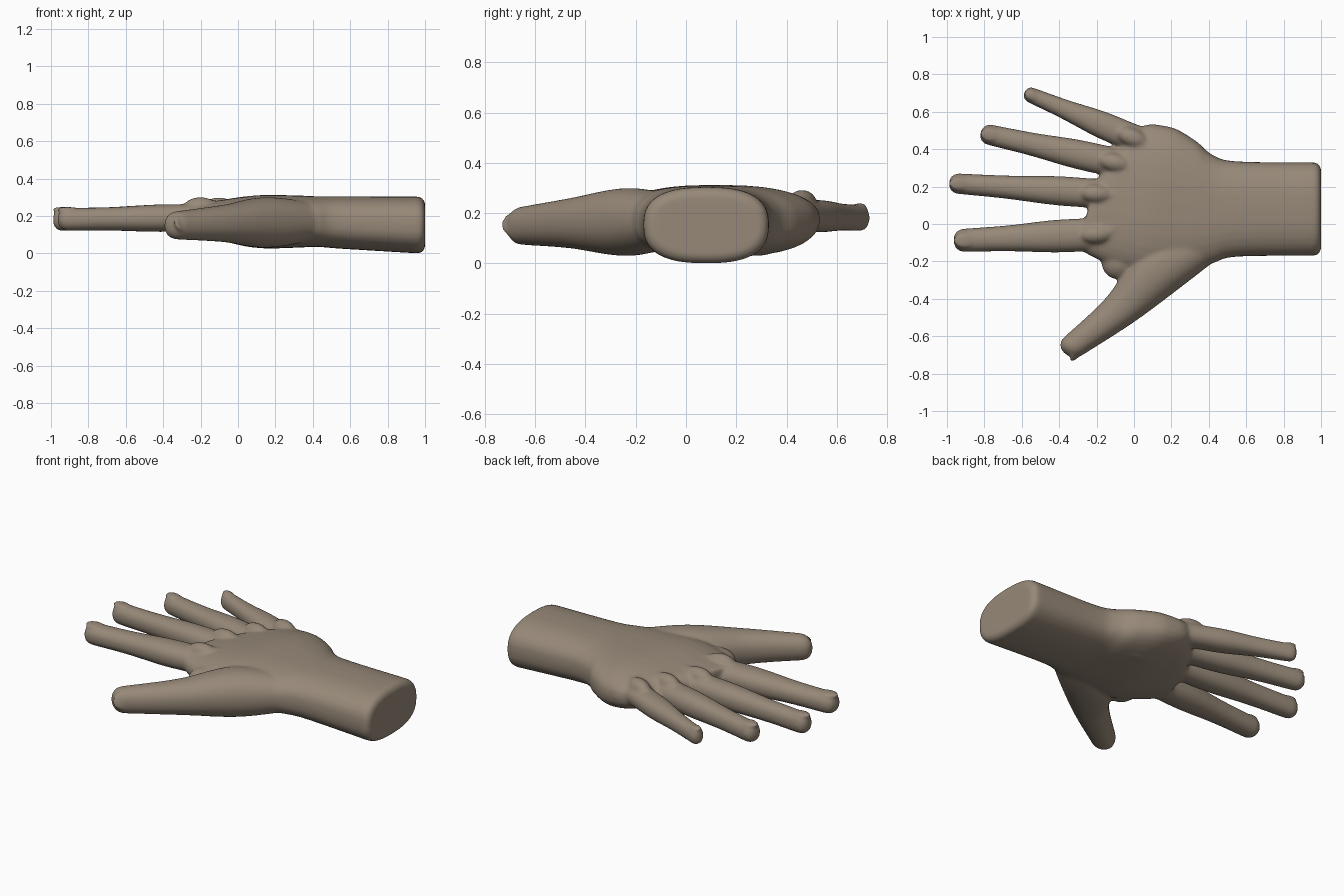
import bpy, bmesh, math
from mathutils import Vector, Matrix

if "Cube" in bpy.data.objects:
    bpy.data.objects.remove(bpy.data.objects["Cube"], do_unlink=True)

SIDES, STEPS, CAP_STEPS = 32, 8, 6
bm = bmesh.new()


def spline(before, start, end, after, t):
    """Smooth blend between two neighbouring sections."""
    return [0.5 * (2 * b + (c - a) * t + (2 * a - 5 * b + 4 * c - d) * t * t
                   + (3 * b - a - 3 * c + d) * t ** 3)
            for a, b, c, d in zip(before, start, end, after)]


def signed_power(value, exponent):
    return math.copysign(abs(value) ** exponent, value)


def section_ring(x, y, z, width, height, yaw, power):
    """Rounded section, upright, with its width turned by yaw from the y axis."""
    ring = []
    for side in range(SIDES):
        angle = math.tau * side / SIDES
        across = width * signed_power(math.cos(angle), 2 / power)
        up = height * signed_power(math.sin(angle), 2 / power)
        ring.append(bm.verts.new((x + across * math.sin(yaw),
                                  y + across * math.cos(yaw), z + up)))
    return ring


def loft(rows, cap, power=2.2, bulge=0.0):
    """Skin over sections (x, y, z, half width, half height, yaw), rounded at the last end."""
    padded = [rows[0]] + rows + [rows[-1]]
    sections = [spline(*padded[i:i + 4], step / STEPS)
                for i in range(len(rows) - 1) for step in range(STEPS)]
    sections.append(list(rows[-1]))
    for index, section in enumerate(sections):
        swell = 1 + bulge * math.cos(2 * math.tau * index / (len(sections) - 1))
        section[3] *= swell
        section[4] *= swell
    x, y, z, width, height, yaw = sections[-1]
    ahead = (Vector(rows[-1][:3]) - Vector(rows[-2][:3])).normalized()
    for step in range(1, CAP_STEPS + 1):
        angle = math.pi / 2 * step / CAP_STEPS
        centre = Vector((x, y, z)) + ahead * cap * math.sin(angle)
        inset = cap * (1 - math.cos(angle))
        sections.append([*centre, width - inset, height - inset, yaw])
    rings = [section_ring(*section, power) for section in sections]
    faces = [bm.faces.new(rings[0]), bm.faces.new(rings[-1])]
    for ring, following in zip(rings, rings[1:]):
        for a in range(SIDES):
            b = (a + 1) % SIDES
            faces.append(bm.faces.new((ring[a], following[a], following[b], ring[b])))
    bmesh.ops.recalc_face_normals(bm, faces=faces)


def blob(centre, size, yaw=0.0, tilt=0.0):
    """Ellipsoid pad."""
    matrix = (Matrix.Translation(centre) @ Matrix.Rotation(yaw, 4, 'Z')
              @ Matrix.Rotation(tilt, 4, 'X') @ Matrix.Diagonal((*size, 1)))
    bmesh.ops.create_uvsphere(bm, u_segments=24, v_segments=16, radius=1, matrix=matrix)


def finger(root, tip, root_width, tip_width, depth):
    """Tapered finger with joints, nail, knuckle and tendon."""
    root, tip = Vector((*root, 0.19)), Vector((*tip, 0.18))
    ahead = (tip - root).normalized()
    yaw = math.atan2(ahead.y, -ahead.x)
    tip_depth = depth * 0.8
    end = tip - ahead * tip_depth
    buried = root - ahead * 0.2
    middle = root.lerp(end, 0.5)
    loft([(*buried, root_width, depth, yaw),
          (*root, root_width, depth, yaw),
          (*middle, (root_width + tip_width) / 2, depth * 0.9, yaw),
          (*end, tip_width, tip_depth, yaw)],
         min(tip_width, tip_depth) * 0.9, bulge=0.03)
    up = Vector((0, 0, depth))
    blob(end + up * 0.75, (tip_width, tip_width * 0.7, 0.012), -yaw)
    knuckle = root - ahead * 0.1 + up * 0.8
    blob(knuckle, (0.09, 0.05, 0.05), -yaw)
    wrist = Vector((0.35, 0.1, 0.285))
    loft([(*knuckle, 0.03, 0.03, yaw),
          (*knuckle.lerp(wrist, 0.5), 0.025, 0.02, yaw),
          (*wrist, 0.02, 0.01, yaw)], 0.01)


def palm_section(x, y, z, width, height):
    """Sections slant towards the knuckle line as they leave the wrist."""
    slant = max(0, min(0.3, (0.4 - x) * 0.7))
    return (x, y, z, width, height, slant)


# Palm, wrist and forearm stump
loft([palm_section(-0.25, 0.06, 0.19, 0.19, 0.07),
      palm_section(-0.1, 0.16, 0.18, 0.36, 0.1),
      palm_section(0.1, 0.13, 0.17, 0.4, 0.14),
      palm_section(0.3, 0.1, 0.17, 0.35, 0.14),
      palm_section(0.42, 0.08, 0.17, 0.29, 0.135),
      palm_section(0.55, 0.08, 0.165, 0.255, 0.14),
      palm_section(0.96, 0.08, 0.152, 0.25, 0.152)], 0.04, power=2.6)

# Index, middle, ring and little fingers
finger((-0.3, -0.06), (-0.97, -0.09), 0.09, 0.06, 0.074)
finger((-0.3, 0.17), (-1, 0.22), 0.08, 0.053, 0.074)
finger((-0.2, 0.35), (-0.83, 0.49), 0.08, 0.053, 0.072)
finger((-0.1, 0.5), (-0.6, 0.71), 0.075, 0.04, 0.064)

# Thumb with its fleshy base, and its nail on the outer side
thumb_yaw = -0.85
loft([(0.4, -0.06, 0.17, 0.13, 0.1, thumb_yaw),
      (0.15, -0.23, 0.165, 0.15, 0.135, thumb_yaw),
      (-0.07, -0.455, 0.16, 0.1, 0.1, thumb_yaw),
      (-0.32, -0.65, 0.15, 0.07, 0.076, thumb_yaw)], 0.066)
blob((-0.305, -0.695, 0.16), (0.055, 0.048, 0.012), -thumb_yaw, 1.25)

# Web between thumb and index finger
blob((-0.06, -0.19, 0.17), (0.12, 0.1, 0.075), 0.6)

# Heel pad under the little finger side
blob((0.2, 0.28, 0.12), (0.2, 0.12, 0.09), -0.3)

mesh = bpy.data.meshes.new("hand")
bm.to_mesh(mesh)
bm.free()
hand = bpy.data.objects.new("hand", mesh)
bpy.context.collection.objects.link(hand)

# Skin colour
skin = bpy.data.materials.new("taupe skin")
skin.use_nodes = True
colour = (0.31, 0.25, 0.19, 1)
skin.diffuse_color = colour
skin.node_tree.nodes["Principled BSDF"].inputs["Base Color"].default_value = colour
mesh.materials.append(skin)

# Fuse the parts into one skin and soften the joins
fuse = hand.modifiers.new("fuse", 'REMESH')
fuse.mode = 'VOXEL'
fuse.voxel_size = 0.009
soften = hand.modifiers.new("soften", 'SMOOTH')
soften.factor = 0.5
soften.iterations = 14

bpy.context.view_layer.objects.active = hand
hand.select_set(True)
for modifier in (fuse.name, soften.name):
    bpy.ops.object.modifier_apply(modifier=modifier)
bpy.ops.object.shade_smooth()
